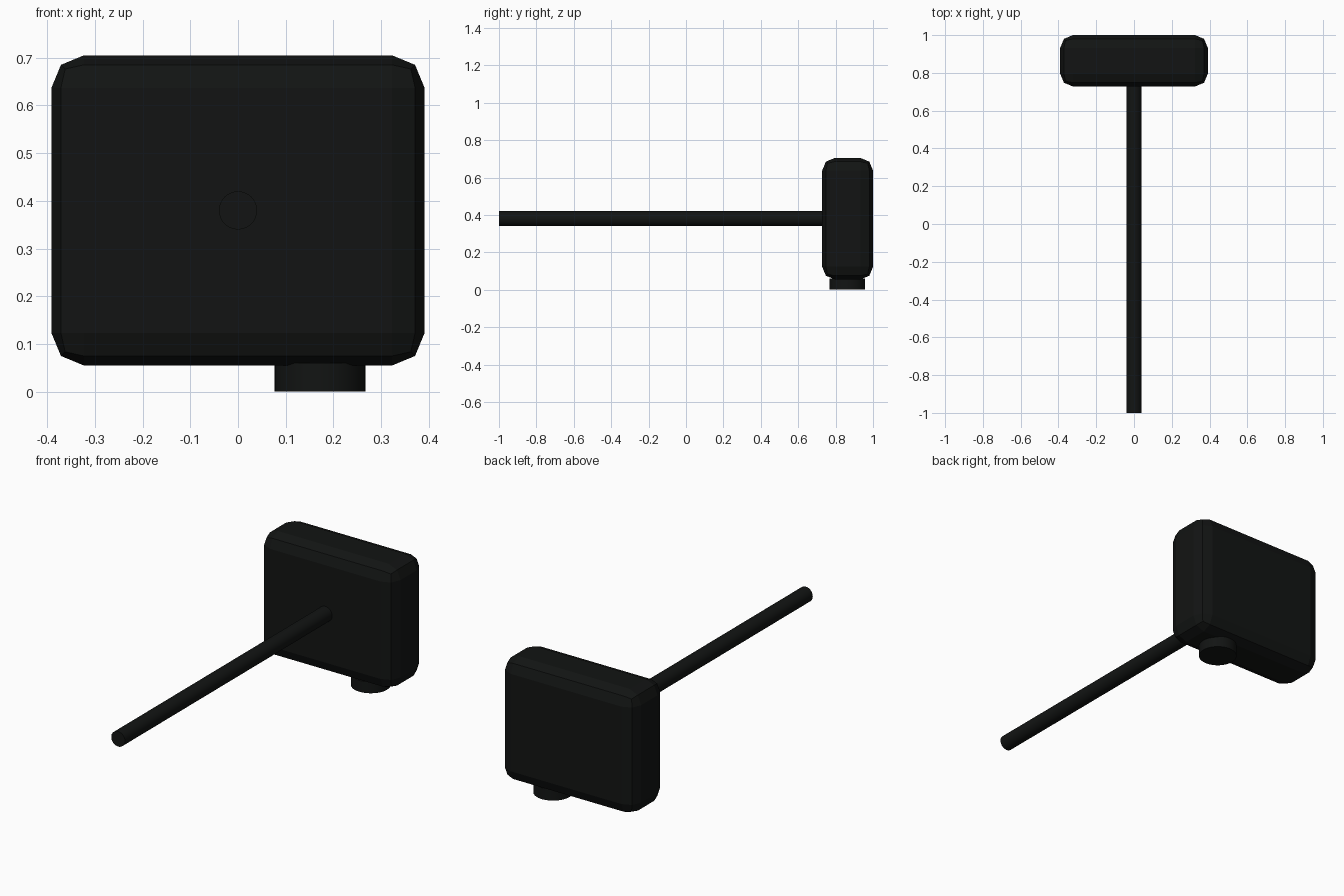
import bpy, math

if "Cube" in bpy.data.objects:
    bpy.data.objects.remove(bpy.data.objects["Cube"])


def material(name, color):
    m = bpy.data.materials.new(name)
    m.diffuse_color = (*color, 1)
    m.use_nodes = True
    m.node_tree.nodes["Principled BSDF"].inputs["Base Color"].default_value = m.diffuse_color
    return m


black = material("black_plastic", (0.006, 0.007, 0.0065))


def cylinder(name, radius, depth, loc, rot=(0, 0, 0)):
    bpy.ops.mesh.primitive_cylinder_add(vertices=32, radius=radius, depth=depth,
                                        location=loc, rotation=rot)
    ob = bpy.context.object
    ob.name = name
    ob.data.materials.append(black)
    bpy.ops.object.shade_smooth_by_angle(angle=math.radians(30))
    return ob


# Main housing: box with two-step rounded edges
bpy.ops.mesh.primitive_cube_add(size=1, location=(0, 0.864, 0.38))
body = bpy.context.object
body.name = "housing"
body.scale = (0.782, 0.272, 0.65)
bpy.ops.object.transform_apply(location=False, rotation=False, scale=True)
bevel = body.modifiers.new("rounded_edges", "BEVEL")
bevel.width = 0.068
bevel.segments = 2
body.data.materials.append(black)

# Long rod running forward from the housing
cylinder("rod", 0.04, 1.76, (0, -0.12, 0.38), (math.pi / 2, 0, 0))

# Round button under the housing
cylinder("bottom_button", 0.095, 0.06, (0.172, 0.862, 0.03))
